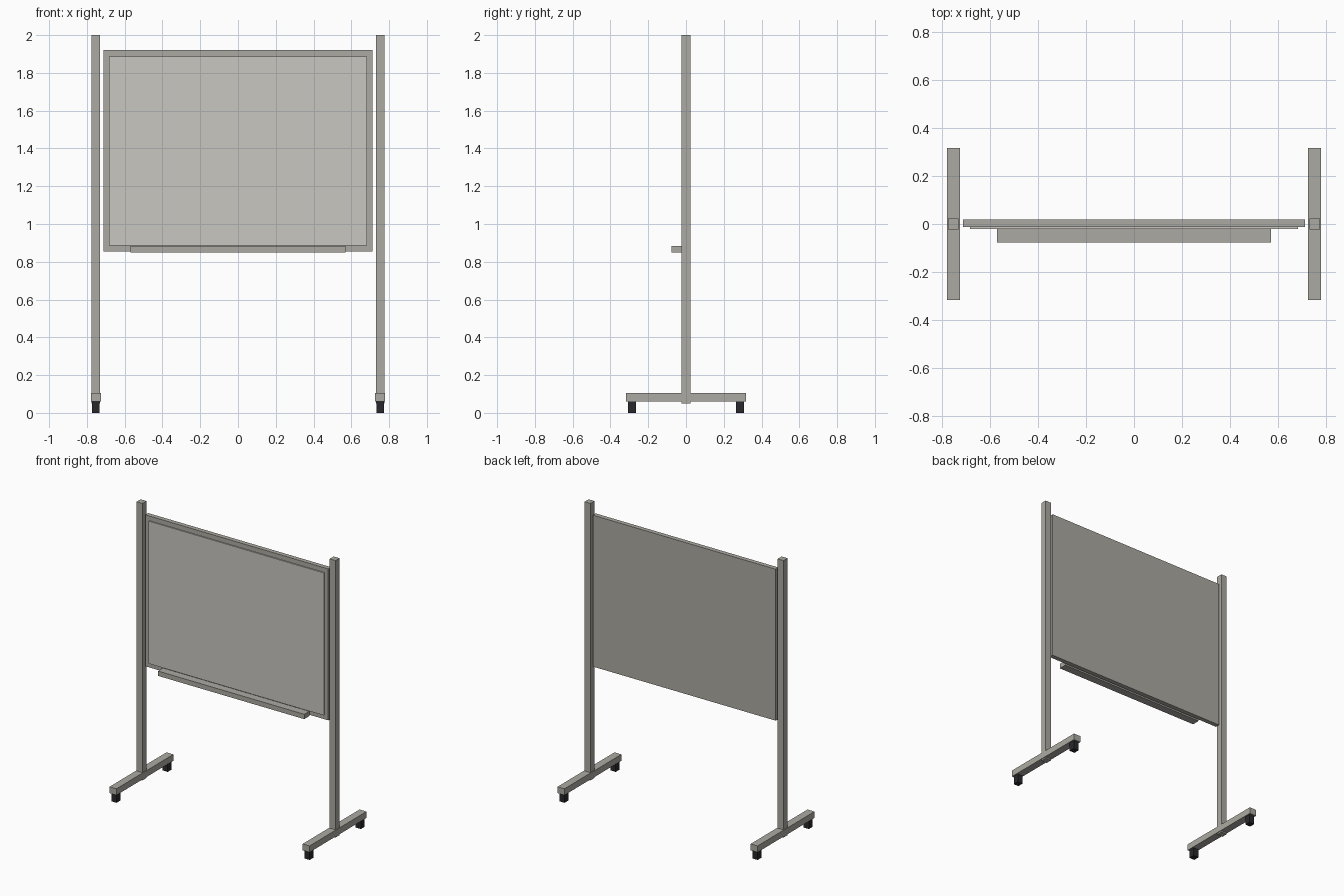
import bpy

if "Cube" in bpy.data.objects:
    bpy.data.objects.remove(bpy.data.objects["Cube"], do_unlink=True)


def material(name, r, g, b):
    mat = bpy.data.materials.new(name)
    mat.use_nodes = True
    mat.diffuse_color = (r, g, b, 1)
    mat.node_tree.nodes["Principled BSDF"].inputs["Base Color"].default_value = (r, g, b, 1)
    return mat


def box(name, mat, x, y, z):
    """Box spanning the given (min, max) range on each axis."""
    spans = (x, y, z)
    bpy.ops.mesh.primitive_cube_add(size=1, location=[(a + b) / 2 for a, b in spans])
    obj = bpy.context.object
    obj.name = name
    obj.scale = [b - a for a, b in spans]
    bpy.ops.object.transform_apply(location=False, rotation=False, scale=True)
    obj.data.materials.append(mat)
    return obj


def around(centre, half):
    return (centre - half, centre + half)


metal = material("warm grey metal", 0.41, 0.40, 0.36)
white = material("pale writing surface", 0.58, 0.57, 0.53)
rubber = material("dark rubber", 0.022, 0.022, 0.026)

# Board: framed backing, writing surface and pen tray
box("board_frame", metal, around(0, 0.712), (-0.013, 0.019), (0.855, 1.921))
box("writing_surface", white, around(0, 0.683), (-0.021, -0.012), (0.885, 1.888))
box("pen_tray", metal, around(0, 0.57), (-0.077, -0.021), (0.85, 0.884))

# Stand: one post, foot and pair of casters per side
for side, sx in (("left", 1), ("right", -1)):
    x = sx * 0.752
    box(side + "_post", metal, around(x, 0.0225), around(0, 0.0225), (0.05, 2))
    box(side + "_foot", metal, around(x, 0.027), around(0, 0.317), (0.06, 0.105))
    for end, sy in (("front", -1), ("back", 1)):
        box(f"{side}_{end}_caster", rubber, around(x, 0.02), around(sy * 0.285, 0.021), (0, 0.06))
